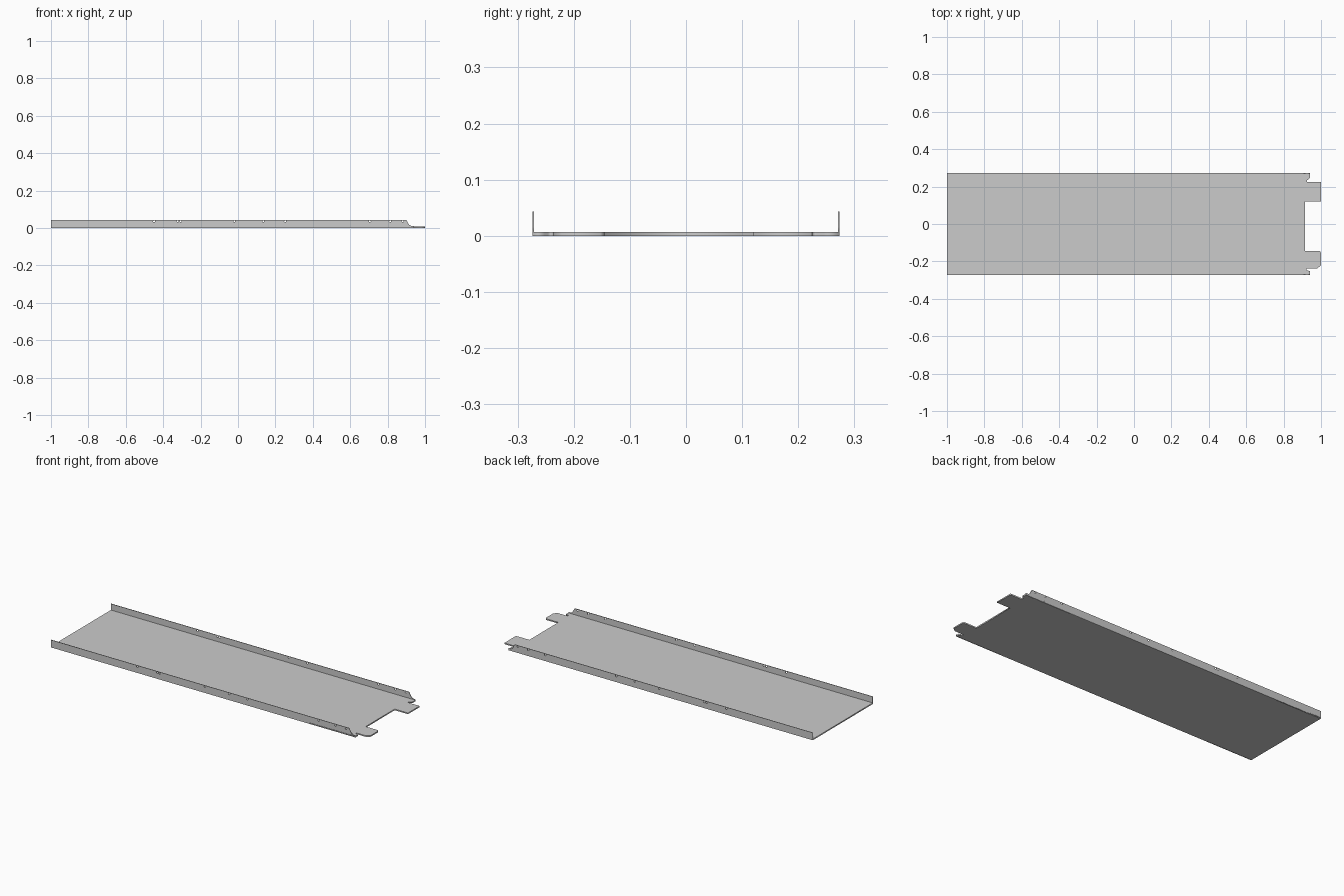
import bpy, math

if "Cube" in bpy.data.objects:
    bpy.data.objects.remove(bpy.data.objects["Cube"])

BASE_T = 0.007     # floor plate thickness
WALL_T = 0.003     # side flange thickness
HALF_W = 0.274


def flat_part(name, loops, thickness, location, rotation=(0, 0, 0)):
    """Filled outline (first loop) with holes (other loops), given thickness."""
    curve = bpy.data.curves.new(name, 'CURVE')
    curve.dimensions = '2D'
    curve.fill_mode = 'BOTH'
    curve.extrude = thickness / 2
    for pts in loops:
        spline = curve.splines.new('POLY')
        spline.points.add(len(pts) - 1)
        for p, (x, y) in zip(spline.points, pts):
            p.co = (x, y, 0, 1)
        spline.use_cyclic_u = True
    obj = bpy.data.objects.new(name, curve)
    bpy.context.collection.objects.link(obj)
    obj.location = location
    obj.rotation_euler = rotation
    bpy.ops.object.select_all(action='DESELECT')
    obj.select_set(True)
    bpy.context.view_layer.objects.active = obj
    bpy.ops.object.convert(target='MESH')
    return bpy.context.object


def circle(cx, cy, r, n=16):
    return [(cx + r * math.cos(2 * math.pi * i / n),
             cy + r * math.sin(2 * math.pi * i / n)) for i in range(n)]


# Floor plate with two end tabs and small corner ears
plate = [
    (-1, -HALF_W), (0.94, -HALF_W), (0.94, -0.252), (0.922, -0.246),
    (0.922, -0.237), (0.98, -0.237), (1.0, -0.222), (1.0, -0.153),
    (0.993, -0.145), (0.915, -0.145), (0.915, 0.119), (1.0, 0.119),
    (1.0, 0.222), (0.997, 0.225), (0.925, 0.225), (0.925, 0.233),
    (0.94, 0.245), (0.94, HALF_W), (-1, HALF_W),
]
flat_part("floor_plate", [plate], BASE_T, (0, 0, BASE_T / 2))

# Upright side flanges with sloped end and a row of small holes
flange = [(-1, 0), (0.94, 0), (0.94, 0.010), (0.925, 0.011),
          (0.915, 0.016), (0.90, 0.043), (-1, 0.043)]
hole_x = (-0.449, -0.323, -0.307, -0.02, 0.135, 0.252, 0.705, 0.813, 0.88)
holes = [circle(x, 0.0355, 0.005) for x in hole_x]
for name, side in (("front_flange", -1), ("back_flange", 1)):
    flat_part(name, [flange] + holes, WALL_T,
              (0, side * (HALF_W - WALL_T / 2), 0), (math.pi / 2, 0, 0))
